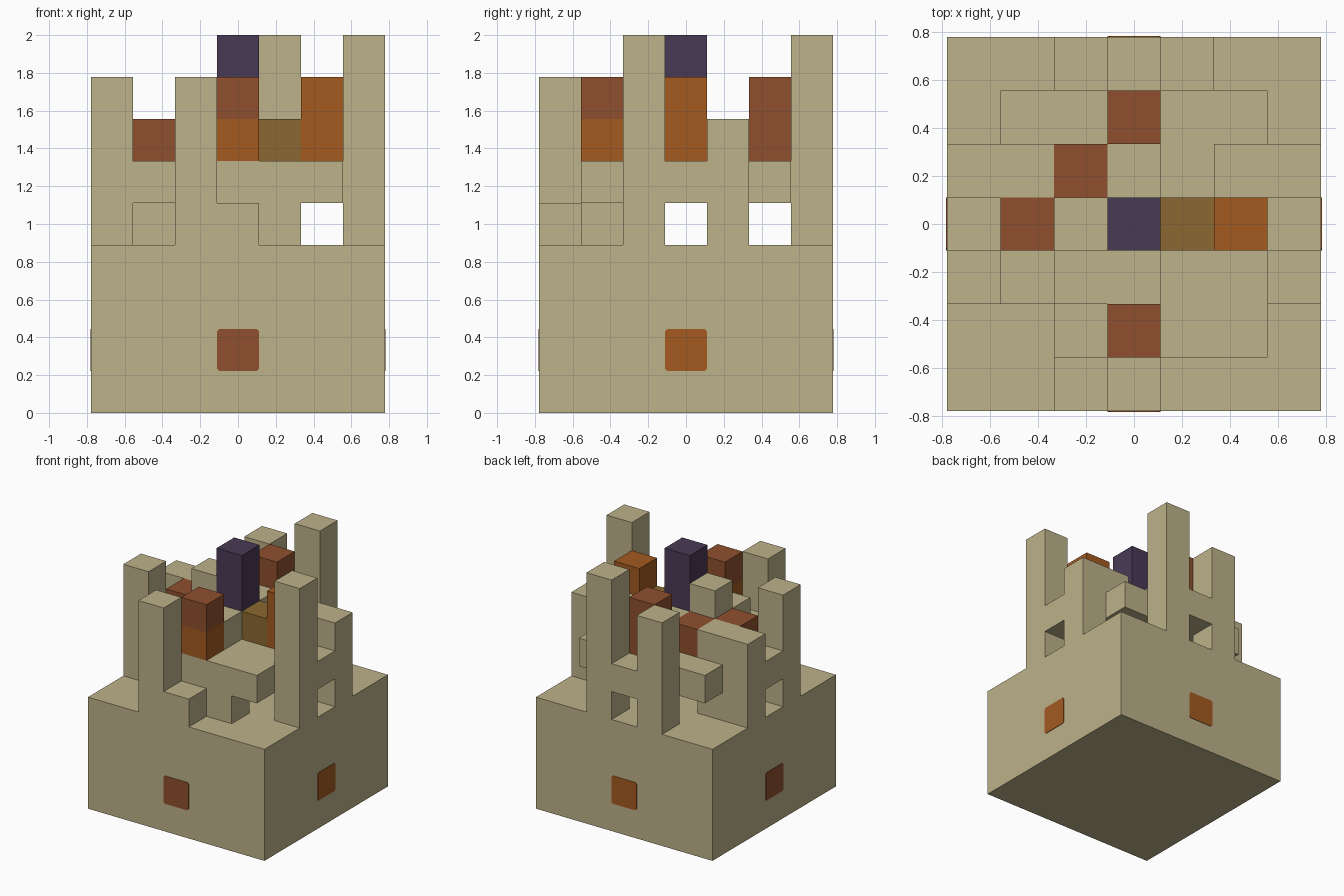
import bpy, bmesh
from mathutils import Vector

if "Cube" in bpy.data.objects:
    bpy.data.objects.remove(bpy.data.objects["Cube"], do_unlink=True)

UNIT = 2 / 9      # edge of one block
HALF = 3.5        # half the footprint, in blocks


def linear(c):
    c /= 255
    return c / 12.92 if c <= 0.04045 else ((c + 0.055) / 1.055) ** 2.4


def material(name, r, g, b):
    m = bpy.data.materials.new(name)
    m.use_nodes = True
    col = (linear(r), linear(g), linear(b), 1)
    m.diffuse_color = col
    m.node_tree.nodes["Principled BSDF"].inputs["Base Color"].default_value = col
    return m


SAND = material("sand", 189, 178, 138)
RED = material("rust red", 143, 80, 46)
ORANGE = material("burnt orange", 163, 90, 32)
BROWN = material("olive brown", 139, 104, 49)
PURPLE = material("dark purple", 73, 58, 85)


def box(name, mat, lo, hi, round_axis=None):
    """Box between two corners given in block units; optional clipped corners along an axis."""
    lo, hi = Vector(lo), Vector(hi)
    size, mid = (hi - lo) * UNIT, (hi + lo) / 2
    bm = bmesh.new()
    bmesh.ops.create_cube(bm, size=1)
    for v in bm.verts:
        v.co = Vector(a * b for a, b in zip(v.co, size))
    if round_axis is not None:
        edges = [e for e in bm.edges
                 if abs((e.verts[0].co - e.verts[1].co).normalized()[round_axis]) > 0.9]
        bmesh.ops.bevel(bm, geom=edges, offset=0.012, segments=1, affect='EDGES')
    me = bpy.data.meshes.new(name)
    bm.to_mesh(me)
    bm.free()
    me.materials.append(mat)
    ob = bpy.data.objects.new(name, me)
    ob.location = (mid - Vector((HALF, HALF, 0))) * UNIT
    bpy.context.collection.objects.link(ob)


def column(name, mat, i, j, bottom, top):
    box(name, mat, (i, j, bottom), (i + 1, j + 1, top))


# Solid base and raised deck
box("base", SAND, (0, 0, 0), (7, 7, 4))
box("deck", SAND, (1, 2, 5), (6, 6, 6))
box("deck_front", SAND, (2, 1, 5), (6, 2, 6))
box("deck_support", SAND, (2, 1, 4), (5, 2, 5))

# Edge towers
for name, i, j, top in [("front_tower", 2, 0, 8), ("right_tower", 0, 2, 8),
                        ("left_tower", 6, 2, 9), ("back_right_tower", 2, 6, 8),
                        ("back_left_tower", 4, 6, 9)]:
    column(name, SAND, i, j, 4, top)
column("front_step", SAND, 3, 0, 4, 5)

# Side walls, one solid and one standing on a post
box("right_wall", SAND, (0, 4, 4), (2, 5, 7))
column("left_wall_post", SAND, 6, 4, 4, 6)
box("left_wall_top", SAND, (5, 4, 6), (7, 5, 7))

# Bridges over the openings
for name, i, j in [("right_bridge", 0, 3), ("left_bridge", 6, 3), ("back_bridge", 3, 6)]:
    column(name, SAND, i, j, 5, 6)

# Blocks around the centre
box("centre_front_ledge", SAND, (2, 2, 6), (4, 3, 7))
column("centre_back_ledge", SAND, 3, 4, 6, 7)
column("centre_right_block", SAND, 2, 3, 6, 8)

# Coloured pieces on the deck
column("centre_spire", PURPLE, 3, 3, 6, 9)
column("centre_left_block", BROWN, 4, 3, 6, 7)
column("left_piece", ORANGE, 5, 3, 6, 8)
column("back_piece", RED, 3, 5, 6, 8)
column("front_piece_lower", ORANGE, 3, 1, 6, 7)
column("front_piece_upper", RED, 3, 1, 7, 8)
column("right_piece", RED, 1, 3, 6, 7)
column("back_right_piece", RED, 2, 4, 6, 7)

# Small plates on the four sides of the base
T = 0.015
box("front_plate", RED, (3, -T, 1), (4, T, 2), 1)
box("back_plate", ORANGE, (3, 7 - T, 1), (4, 7 + T, 2), 1)
box("right_plate", RED, (-T, 3, 1), (T, 4, 2), 0)
box("left_plate", ORANGE, (7 - T, 3, 1), (7 + T, 4, 2), 0)
